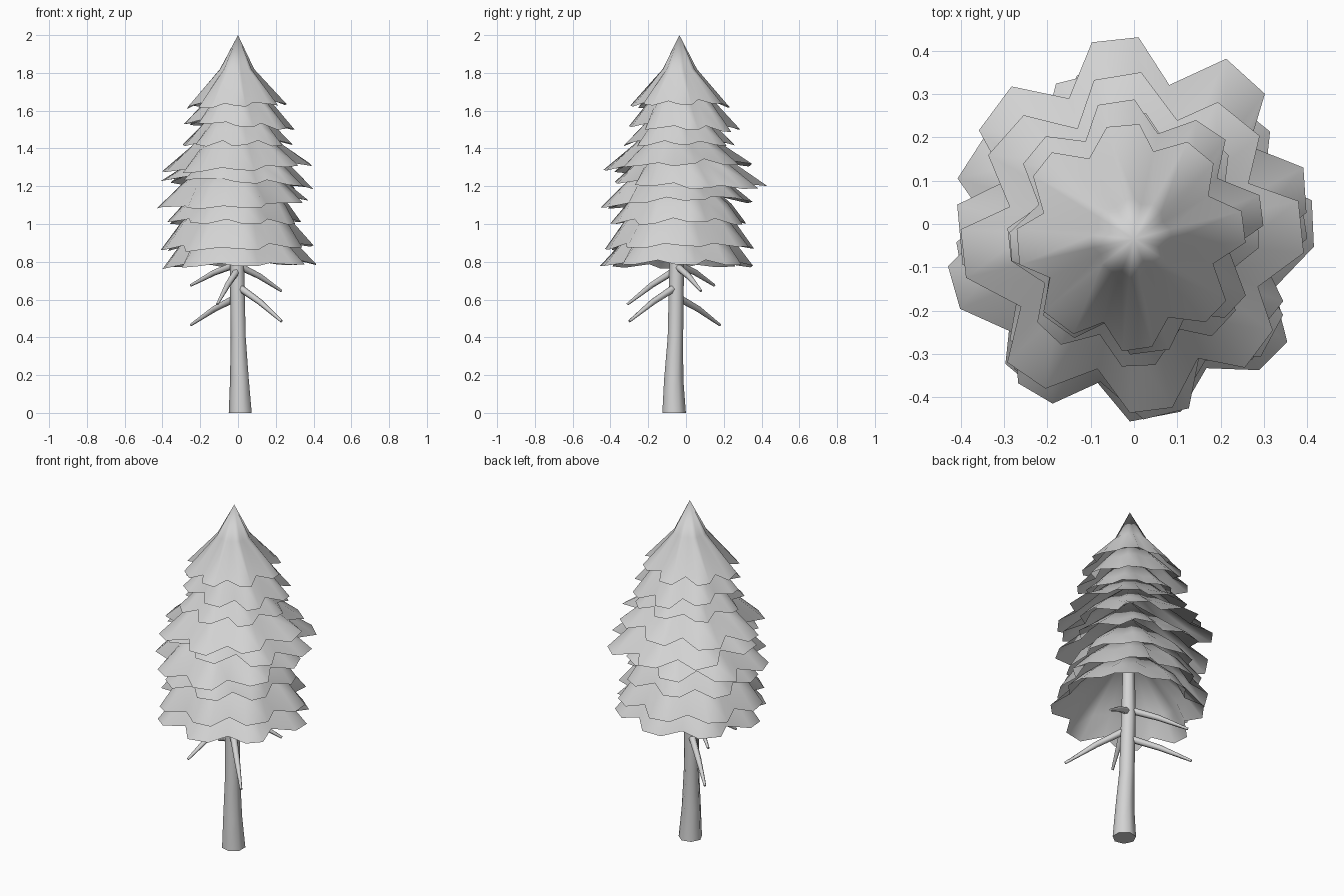
import bpy, bmesh, math, random
from mathutils import Vector

random.seed(11)
cube = bpy.data.objects.get("Cube")
if cube:
    bpy.data.objects.remove(cube, do_unlink=True)

grey = bpy.data.materials.new("pale_grey")
grey.use_nodes = True
grey.diffuse_color = (0.65, 0.65, 0.65, 1)
grey.node_tree.nodes["Principled BSDF"].inputs["Base Color"].default_value = (0.65, 0.65, 0.65, 1)


def finish(name, bm):
    bmesh.ops.recalc_face_normals(bm, faces=bm.faces)
    mesh = bpy.data.meshes.new(name)
    bm.to_mesh(mesh)
    bm.free()
    mesh.materials.append(grey)
    obj = bpy.data.objects.new(name, mesh)
    bpy.context.collection.objects.link(obj)
    bpy.ops.object.select_all(action="DESELECT")
    obj.select_set(True)
    bpy.context.view_layer.objects.active = obj
    bpy.ops.object.shade_smooth_by_angle(angle=math.radians(65))


def bridge(bm, a, b):
    n = len(a)
    for i in range(n):
        bm.faces.new((a[i], a[(i + 1) % n], b[(i + 1) % n], b[i]))


def tube(name, points, radii, sides, flat=False):
    """Tapered tube along a path; flat keeps the rings level."""
    bm = bmesh.new()
    pts = [Vector(p) for p in points]
    rings = []
    for i, (p, r) in enumerate(zip(pts, radii)):
        along = pts[min(i + 1, len(pts) - 1)] - pts[max(i - 1, 0)]
        turn = Vector((0, 0, 1)) if flat else along.normalized()
        u = turn.cross(Vector((0, 1, 0) if flat else (0, 0, 1))).normalized()
        v = turn.cross(u)
        angles = [math.tau * k / sides for k in range(sides)]
        rings.append([bm.verts.new(p + r * (math.cos(a) * u + math.sin(a) * v)) for a in angles])
    for a, b in zip(rings, rings[1:]):
        bridge(bm, a, b)
    bm.faces.new(rings[0])
    bm.faces.new(rings[-1])
    finish(name, bm)


def skirt(name, hem, radius, cx, cy, phase, mid, rise, top, notch, tilt_x, tilt_y):
    """Open flared cone with eight blunt lobes around its slightly tilted hem."""
    bm = bmesh.new()
    apex = bm.verts.new((0, -0.035, top))
    inner, outer = [], []
    for lobe in range(8):
        reach = random.uniform(0.98, 1.02)
        for offset, tip in ((-8, True), (8, True), (22.5, False)):
            a = math.radians(phase + lobe * 45 + offset + random.uniform(-2, 2))
            r = radius * (reach if tip else notch) * random.uniform(0.985, 1.015)
            c, s = math.cos(a), math.sin(a)
            z = hem + (0 if tip else 0.02) + random.uniform(-0.008, 0.008)
            z += tilt_x * c + tilt_y * s
            outer.append(bm.verts.new((cx + r * c, cy + r * s, z)))
            m = radius * mid * (1.04 if tip else 0.92)
            inner.append(bm.verts.new((cx / 2 + m * c, (cy - 0.035) / 2 + m * s, hem + rise)))
    bridge(bm, inner, outer)
    for i in range(24):
        bm.faces.new((apex, inner[i], inner[(i + 1) % 24]))
    finish(name, bm)


# Foliage layers: hem height, radius, centre, phase, mid ratio, mid rise, top, notch, tilts
layers = [
    (1.625, 0.265, -0.01, -0.03, 5, 0.33, 0.195, 2.0, 0.77, 0.01, 0),
    (1.51, 0.295, 0.0, -0.01, 8, 0.62, 0.12, 1.85, 0.77, -0.015, -0.01),
    (1.415, 0.29, 0.0, -0.035, 3, 0.69, 0.09, 1.75, 0.8, 0, 0),
    (1.295, 0.39, 0.0, -0.045, 5, 0.6, 0.12, 1.65, 0.77, 0.02, 0.015),
    (1.21, 0.405, 0.0, 0.025, 7, 0.66, 0.1, 1.55, 0.75, -0.02, -0.015),
    (1.105, 0.4, -0.03, -0.055, 14, 0.7, 0.1, 1.45, 0.78, 0.015, 0.02),
    (1.005, 0.36, -0.02, -0.035, 15, 0.75, 0.1, 1.35, 0.82, 0, 0),
    (0.87, 0.4, -0.01, -0.035, 10, 0.71, 0.14, 1.27, 0.82, 0.01, 0.005),
    (0.775, 0.405, 0.01, -0.045, 5, 0.73, 0.12, 1.17, 0.82, 0.01, 0),
]
for i, layer in enumerate(layers):
    skirt(f"foliage_layer_{i + 1}", *layer)

# Trunk, leaning slightly at the foot
tube("trunk",
     [(0.015, -0.063, 0), (0.01, -0.065, 0.18), (0.003, -0.056, 0.4),
      (-0.003, -0.05, 0.75), (0, -0.035, 1.75)],
     [0.064, 0.052, 0.042, 0.04, 0.015], 7, flat=True)

# Bare drooping branches: start height and tip
branches = [
    (0.615, (-0.25, 0.18, 0.465)), (0.67, (0.23, -0.30, 0.485)),
    (0.76, (-0.11, -0.31, 0.575)), (0.78, (0.23, 0.08, 0.645)),
    (0.79, (-0.25, 0.15, 0.675)),
]
for i, (height, tip) in enumerate(branches):
    start = Vector((0, -0.05, height))
    end = Vector(tip)
    bend = start.lerp(end, 0.5) + Vector((0, 0, 0.01))
    tube(f"branch_{i + 1}", [start, bend, end], [0.02, 0.016, 0.007], 6)
